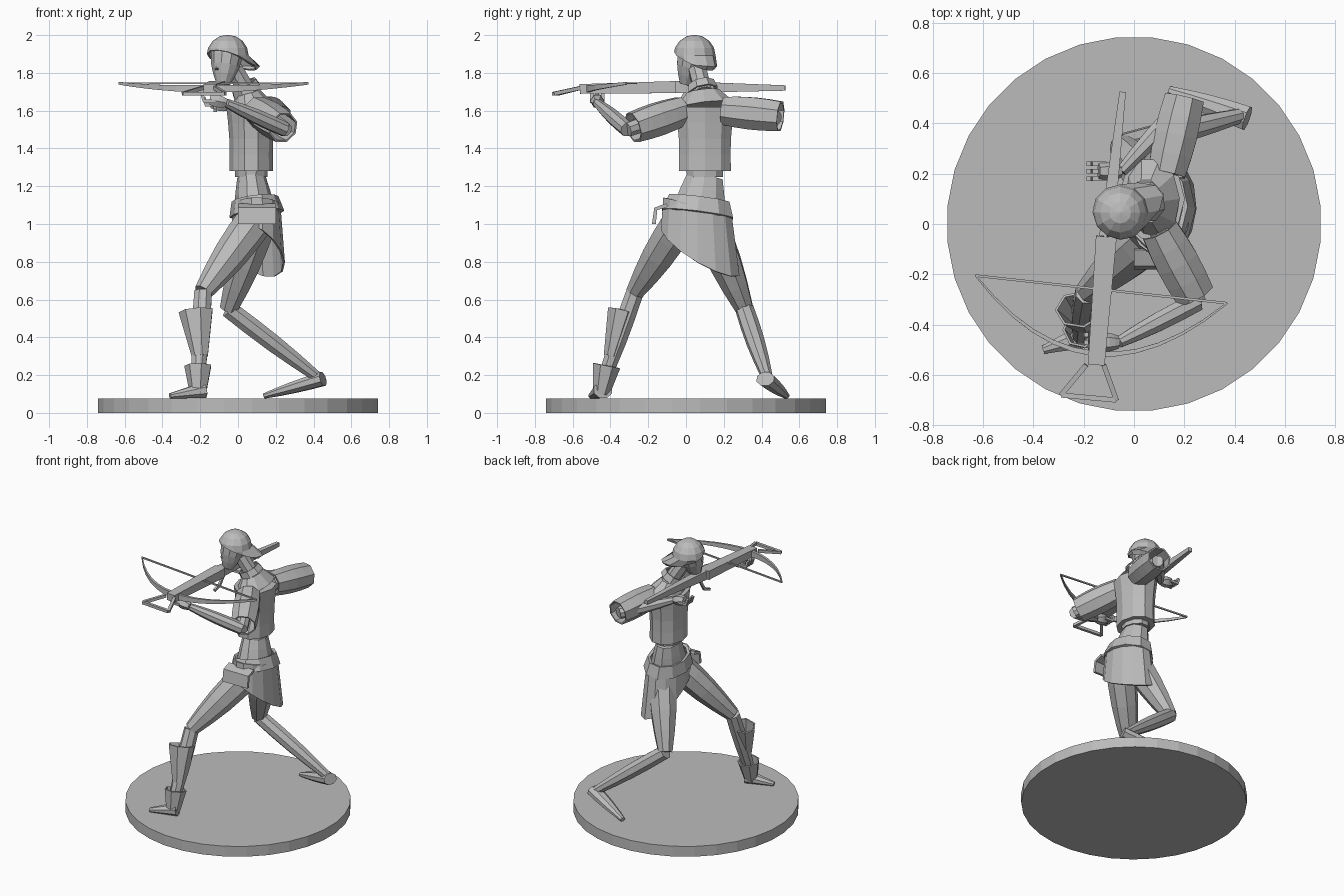
import bpy, bmesh
from math import sin, cos, pi
from mathutils import Vector

cube = bpy.data.objects.get("Cube")
if cube:
    bpy.data.objects.remove(cube)

grey = bpy.data.materials.new("plain grey")
grey.use_nodes = True
colour = (.5, .5, .5, 1)
grey.diffuse_color = colour
grey.node_tree.nodes["Principled BSDF"].inputs["Base Color"].default_value = colour

AXIS_X, AXIS_Y, AXIS_Z = Vector((1, 0, 0)), Vector((0, 1, 0)), Vector((0, 0, 1))


def finish(name, bm, shell=0):
    """Turn a bmesh into an object, optionally as a thin shell."""
    bmesh.ops.recalc_face_normals(bm, faces=bm.faces)
    mesh = bpy.data.meshes.new(name)
    bm.to_mesh(mesh)
    bm.free()
    mesh.materials.append(grey)
    part = bpy.data.objects.new(name, mesh)
    bpy.context.collection.objects.link(part)
    if shell:
        solid = part.modifiers.new("shell", "SOLIDIFY")
        solid.thickness = shell
        solid.offset = 0


def skin(bm, loops, closed=True):
    """Fill quads between neighbouring loops of vertices."""
    for lower, upper in zip(loops, loops[1:]):
        count = len(lower)
        for k in range(count if closed else count - 1):
            n = (k + 1) % count
            bm.faces.new((lower[k], lower[n], upper[n], upper[k]))


def loft(name, centres, radii, squash=1, ref=AXIS_Y, sides=8, shell=0):
    """Skin rings along a path; squash scales the radius across ref."""
    bm = bmesh.new()
    centres = [Vector(c) for c in centres]
    last = len(centres) - 1
    loops = []
    for i, (centre, radius) in enumerate(zip(centres, radii)):
        along = (centres[min(i + 1, last)] - centres[max(i - 1, 0)]).normalized()
        u = (ref - along * ref.dot(along)).normalized()
        v = along.cross(u) * squash
        angles = [2 * pi * (k + .5) / sides for k in range(sides)]
        loops.append([bm.verts.new(centre + (u * cos(a) + v * sin(a)) * radius) for a in angles])
    skin(bm, loops)
    if not shell:
        bm.faces.new(loops[0])
        bm.faces.new(loops[-1])
    finish(name, bm, shell)


def limb(name, start, end, thick, thin, bulge=0, **options):
    """Tapered segment between two joints, swelling in the middle."""
    start, end = Vector(start), Vector(end)
    steps = [i / 4 for i in range(5)] if bulge else [0, 1]
    loft(name, [start.lerp(end, t) for t in steps],
         [thick + (thin - thick) * t + bulge * sin(pi * t) for t in steps], **options)


def rod(name, points, radius):
    loft(name, points, [radius] * len(points), ref=AXIS_Z, sides=4)


# Round base
limb("base", (0, 0, 0), (0, 0, .075), .745, .745, sides=32)

# Legs and feet
front_knee, front_ankle = (-.185, -.27, .64), (-.215, -.45, .13)
limb("front_thigh", (.1, -.02, 1.03), front_knee, .1, .05, .015, ref=AXIS_X)
limb("front_shin", front_knee, front_ankle, .05, .03, .01, ref=AXIS_X)
limb("front_foot", (-.18, -.44, .12), (-.36, -.5, .09), .045, .015, squash=1.2, ref=AXIS_Z)
rear_knee, rear_ankle = (-.05, .31, .55), (.42, .43, .19)
limb("rear_thigh", (.12, .11, 1.03), rear_knee, .1, .05, .015)
limb("rear_shin", rear_knee, rear_ankle, .05, .03, .01)
limb("rear_foot", (.45, .42, .18), (.14, .53, .09), .04, .015, .005, squash=1.3, ref=AXIS_Z)

# Boot with turned-out cuffs
limb("boot_top", (-.2, -.4, .3), (-.22, -.34, .54), .04, .09, squash=.8, ref=AXIS_X, sides=7, shell=.01)
limb("boot_ankle", (-.21, -.45, .1), (-.21, -.42, .25), .04, .07, ref=AXIS_X, sides=7, shell=.01)

# Body
waist, chest, nape = (.07, .1, 1.25), (.07, .1, 1.62), (.05, .09, 1.7)
limb("pelvis", (.1, .05, .95), waist, .16, .1, squash=.75, sides=10, bulge=.01)
limb("midriff", waist, chest, .1, .12, squash=.85, sides=10)
limb("jacket", (.07, .1, 1.28), chest, .145, .165, squash=.8, sides=10, bulge=-.01)
limb("shoulders", chest, nape, .165, .09, squash=.7, sides=10)
limb("collar", nape, (.03, .08, 1.74), .08, .07, shell=.01)
limb("neck", nape, (-.02, .06, 1.82), .05, .05)

# Skirt wrapped round the hips, its hem dropping to a tail at the back
bm = bmesh.new()
hips, top_edge, hem = Vector((.1, .06, 0)), [], []
for i in range(14):
    a = 2 * pi * i / 14
    ring = Vector((.12 * cos(a), .18 * sin(a), 0))
    drop = cos(a - 1.1)
    top_edge.append(bm.verts.new(hips + ring + AXIS_Z * (1.1 - .04 * sin(a))))
    hem.append(bm.verts.new(hips + ring * (1.15 + .1 * drop) + AXIS_Z * (.86 - .14 * drop)))
skin(bm, [hem, top_edge])
finish("skirt", bm, .01)
limb("sash", (.1, .06, 1.05), (.09, .07, 1.13), .19, .16, squash=.72, sides=10, shell=.02)

# Square flap hanging from the front of the sash
bm = bmesh.new()
rows = [[bm.verts.new((x, y, z)) for x in (0, .2)]
        for y, z in ((-.1, 1.1), (-.16, 1.08), (-.17, 1))]
skin(bm, rows, closed=False)
finish("front_flap", bm, .02)


def arm(side, shoulder, elbow, wrist, sleeve_end):
    """Upper arm in an open sleeve, bare forearm, hand and curled fingers."""
    limb(side + "_upper_arm", shoulder, elbow, .05, .04, ref=AXIS_Z)
    limb(side + "_forearm", elbow, wrist, .04, .024, .008, ref=AXIS_Z)
    limb(side + "_sleeve", shoulder, sleeve_end, .075, .08, .01, ref=AXIS_Z, shell=.01)
    hand = Vector(wrist)
    limb(side + "_hand", hand, hand + Vector((-.09, 0, .02)), .025, .03, .01, ref=AXIS_Z, sides=6)
    for k in (-1, 0, 1):
        knuckle = hand + Vector((-.06, .03 * k, .01))
        rod(side + "_finger", [knuckle, knuckle - AXIS_X * .06, knuckle + Vector((-.07, 0, .04))], .013)


arm("front", (.1, -.02, 1.6), (.25, -.31, 1.5), (-.06, -.47, 1.64), (.24, -.28, 1.51))
arm("rear", (.13, .2, 1.6), (.2, .48, 1.56), (-.05, .21, 1.62), (.2, .5, 1.57))

# Head turned towards the aim
aim, heart = Vector((-.6, -.8, 0)), Vector((-.055, .045, 1.89))
limb("head", (-.08, 0, 1.74), heart + AXIS_Z * .04, .035, .085, .015, sides=10)
nose_out, nose_up = heart + aim * .09 - AXIS_Z * .07, heart + aim * .07 - AXIS_Z * .02
rod("nose", [nose_up, nose_out, nose_out - aim * .03 - AXIS_Z * .01], .014)

# Cap cut on a slant and flared into a neck flap
bm = bmesh.new()
bmesh.ops.create_uvsphere(bm, u_segments=12, v_segments=8, radius=.107)
bmesh.ops.translate(bm, verts=bm.verts, vec=heart)
bmesh.ops.bisect_plane(bm, geom=bm.verts[:] + bm.edges[:] + bm.faces[:], clear_inner=True,
                       plane_co=heart - AXIS_Z * .02, plane_no=AXIS_Z - aim * .5)
for v in bm.verts:
    behind = max(0, (heart - v.co).dot(aim))
    if v.co.z < heart.z - .02:
        v.co += Vector((.9, .2, -.15)) * behind
finish("cap", bm, .01)

# Crossbow stock and trigger
latch = (-.11, -.05, 1.725)
limb("stock_front", (-.15, -.56, 1.715), latch, .036, .045, squash=1.3, ref=AXIS_Z, sides=4)
limb("stock_rear", latch, (-.045, .525, 1.72), .045, .02, squash=.9, ref=AXIS_Z, sides=4)
rod("trigger", [(-.11, 0, 1.7), (-.12, -.04, 1.62), (-.12, -.1, 1.6)], .012)

# Bow swept as one arc, and its string
middle, across, back = Vector((-.16, -.515, 1.715)), Vector((.5, -.055, 0)), Vector((.03, .255, .03))
spans = [i / 6 for i in range(-6, 7)]
arc = [middle + across * s + back * s * s for s in spans]
loft("bow", arc, [.03 - .02 * abs(s) for s in spans], squash=.5, ref=AXIS_Z, sides=4)
rod("string", [arc[0], arc[-1]], .007)

# Stirrup frame at the nose of the stock
left_root, right_root = (-.12, -.56, 1.72), (-.19, -.56, 1.72)
left_end, right_end = (-.07, -.7, 1.69), (-.29, -.68, 1.69)
for start, end in ((left_root, left_end), (right_root, right_end), (left_end, right_end)):
    rod("stirrup_bar", [start, end], .014)
